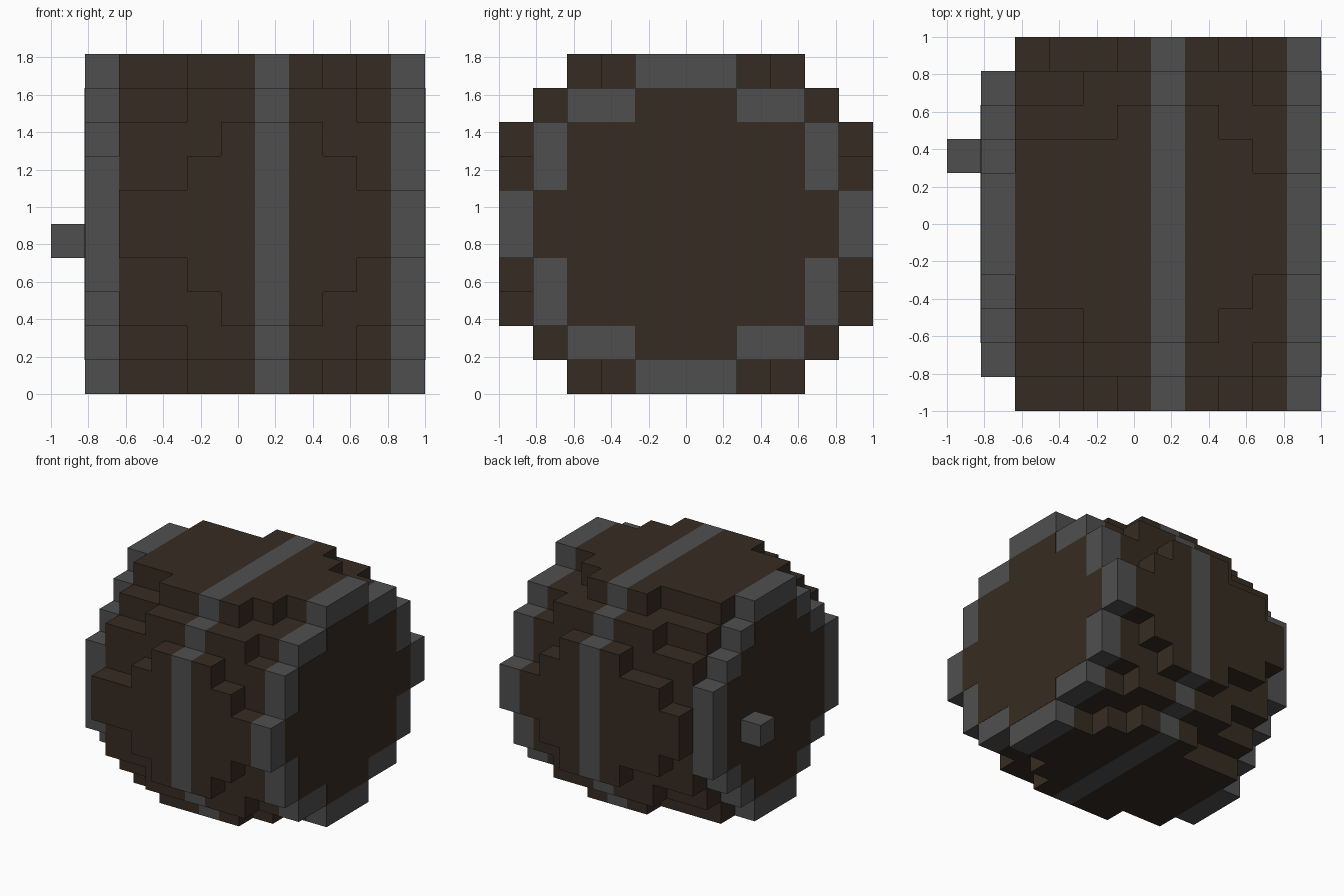
import bpy, bmesh

if "Cube" in bpy.data.objects:
    bpy.data.objects.remove(bpy.data.objects["Cube"], do_unlink=True)

U = 2 / 11  # edge length of one block


def make_material(name, rgb):
    m = bpy.data.materials.new(name)
    m.use_nodes = True
    m.diffuse_color = (*rgb, 1)
    bsdf = next(n for n in m.node_tree.nodes if n.type == 'BSDF_PRINCIPLED')
    bsdf.inputs["Base Color"].default_value = (*rgb, 1)
    bsdf.inputs["Roughness"].default_value = 0.9
    return m


WOOD = make_material("dark wood", (0.037, 0.025, 0.016))
IRON = make_material("grey iron", (0.078, 0.078, 0.078))


def side(widths, sign):
    """Stepped edge from bottom to top; widths run from the top row to the middle."""
    pts = []
    for r, w in enumerate(widths + widths[::-1]):
        if pts and abs(pts[-1][0] - sign * w) < 1e-6:
            pts.pop()
        else:
            pts.append((sign * w, r))
        pts.append((sign * w, r + 1))
    return pts


def slab(name, x0, x1, front, back, mat, z_shift=0):
    """Extrude a stepped outline along x."""
    outline = side(front, -1) + side(back, 1)[::-1]
    bm = bmesh.new()
    verts = [bm.verts.new((x0, y * U, (z + z_shift) * U)) for y, z in outline]
    face = bm.faces.new(verts)
    new = bmesh.ops.extrude_face_region(bm, geom=[face])["geom"]
    for v in new:
        if isinstance(v, bmesh.types.BMVert):
            v.co.x = x1
    bmesh.ops.recalc_face_normals(bm, faces=bm.faces)
    mesh = bpy.data.meshes.new(name)
    bm.to_mesh(mesh)
    bm.free()
    mesh.materials.append(mat)
    ob = bpy.data.objects.new(name, mesh)
    bpy.context.collection.objects.link(ob)
    return ob


def col(i):
    return -1 + i * U


# Half widths in blocks, from the top row down to the middle row
SMALL = [1.5, 2.5, 3.5, 4.5, 4.5]
END = [1.5, 3.5, 4.5, 4.5, 5.5]
NARROW = [2.5, 3.5, 4.5, 4.5, 5.5]
BACK_STEP = [2.5, 3.5, 4.5, 5.5, 5.5]
FRONT_MID = [3.5, 4.5, 4.5, 5.5, 5.5]
MID = [2.5, 4.5, 4.5, 5.5, 5.5]
WIDE = [3.5, 4.5, 5.5, 5.5, 5.5]

# Barrel sections: name, first column, end column, front steps, back steps, material
sections = [
    ("right_hoop", 1, 2, SMALL, SMALL, IRON),
    ("staves_right_outer", 2, 3, NARROW, NARROW, WOOD),
    ("staves_right_inner", 3, 4, NARROW, BACK_STEP, WOOD),
    ("staves_right_shoulder", 4, 5, FRONT_MID, MID, WOOD),
    ("staves_belly_right", 5, 6, WIDE, WIDE, WOOD),
    ("middle_hoop", 6, 7, WIDE, WIDE, IRON),
    ("staves_belly_left", 7, 8, WIDE, WIDE, WOOD),
    ("staves_left_shoulder", 8, 9, MID, MID, WOOD),
    ("staves_left_outer", 9, 10, END, END, WOOD),
    ("left_hoop", 10, 11, END, END, IRON),
]
for name, a, b, front, back, mat in sections:
    slab(name, col(a), col(b), front, back, mat)

# Wooden heads inside the end hoops, one block in from the rim
RIGHT_HEAD = [1.5, 2.5, 3.5, 3.5]
LEFT_HEAD = [1.5, 3.5, 3.5, 4.5]
slab("right_head", col(1) - 0.002, col(1) + 0.004, RIGHT_HEAD, RIGHT_HEAD, WOOD, 1)
slab("left_head", 0.996, 1.002, LEFT_HEAD, LEFT_HEAD, WOOD, 1)

# Tap on the right head
bpy.ops.mesh.primitive_cube_add(size=U, location=(col(0.5), 2 * U, 4.5 * U))
tap = bpy.context.object
tap.name = "tap"
tap.data.materials.append(IRON)
